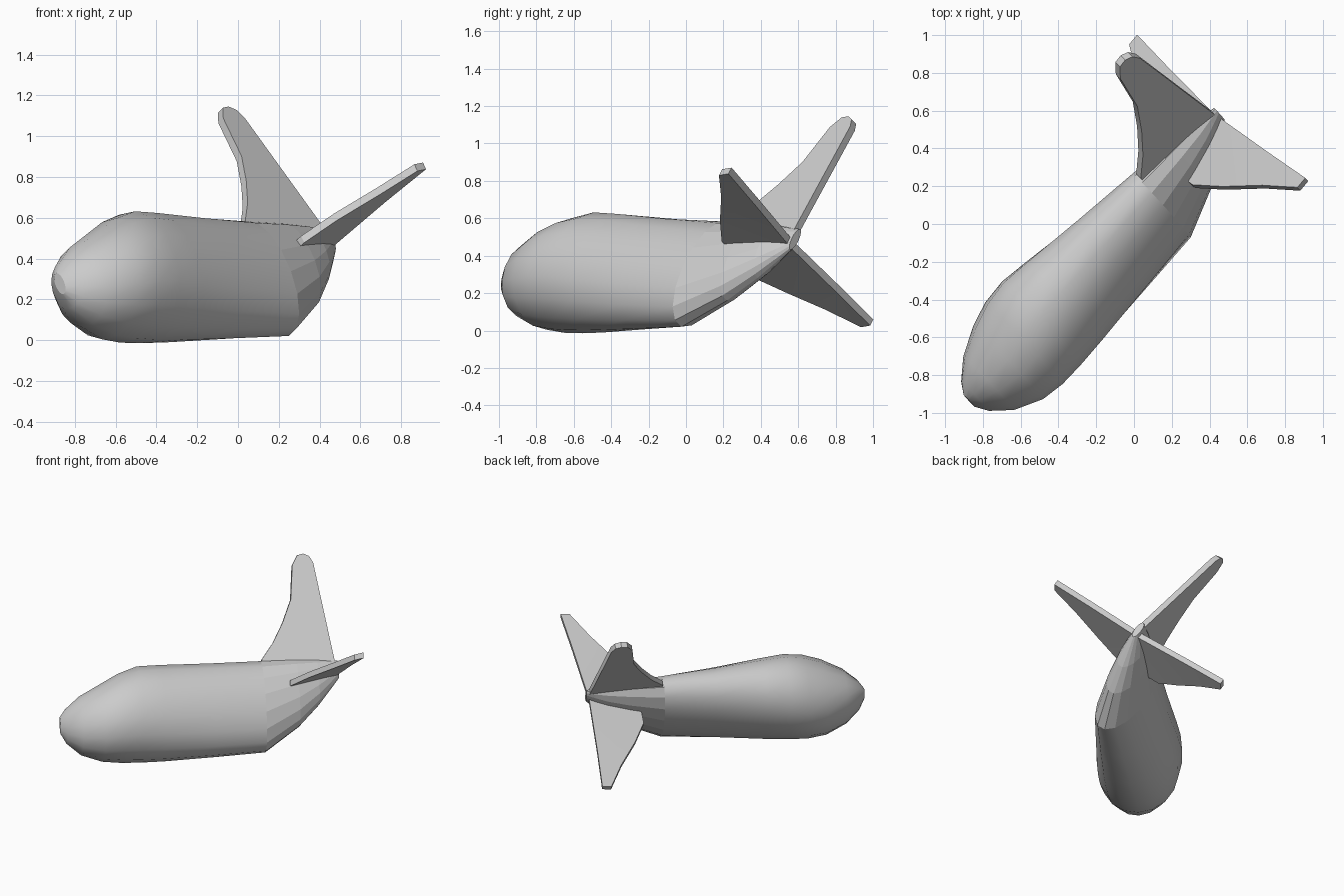
import bpy, bmesh, math
from mathutils import Matrix, Vector

if "Cube" in bpy.data.objects:
    bpy.data.objects.remove(bpy.data.objects["Cube"])

# Tilted body frame: x = right, y = towards the tail, z = up
es, et, ez = Vector((.66, .75, 0)), Vector((.75, -.66, 0)), Vector((0, 0, 1))
aft = (es + et * .09 - ez * .03).normalized()
right = et * .82 + ez * .57
right = (right - aft * right.dot(aft)).normalized()
up = right.cross(aft)
frame = Matrix((right, aft, up)).transposed().to_4x4()
frame.translation = (.03, -.026, .31)


def finish(bm, name, angle):
    bmesh.ops.recalc_face_normals(bm, faces=bm.faces)
    bm.transform(frame)
    me = bpy.data.meshes.new(name)
    for f in bm.faces:
        f.smooth = True
    bm.to_mesh(me)
    bm.free()
    me.set_sharp_from_angle(angle=math.radians(angle))
    ob = bpy.data.objects.new(name, me)
    bpy.context.collection.objects.link(ob)
    return ob


def loft(name, rings, sides=16):
    """Rings are (station, top, bottom, half width)."""
    bm = bmesh.new()
    loops = []
    for w, top, bot, a in rings:
        c, b = (top + bot) / 2, (top - bot) / 2
        loops.append([bm.verts.new((a * math.cos(t) - .01, w, c + b * math.sin(t)))
                      for t in (2 * math.pi * (i + .5) / sides for i in range(sides))])
    for p, q in zip(loops, loops[1:]):
        for i in range(sides):
            j = (i + 1) % sides
            bm.faces.new((p[i], p[j], q[j], q[i]))
    bm.faces.new(loops[0])
    bm.faces.new(loops[-1])
    # Flat facets on the swept tail
    ob = finish(bm, name, 50)
    for i, f in enumerate(ob.data.polygons):
        if i >= sides * 8:
            f.use_smooth = False
    return ob


def plate(name, pts, thick):
    """Thin slab from an outline, thickened both ways along thick."""
    bm = bmesh.new()
    h = Vector(thick) / 2
    p = [bm.verts.new(Vector(v) + h) for v in pts]
    q = [bm.verts.new(Vector(v) - h) for v in pts]
    bm.faces.new(p)
    bm.faces.new(q[::-1])
    for i in range(len(pts)):
        j = (i + 1) % len(pts)
        bm.faces.new((p[i], q[i], q[j], p[j]))
    bm.normal_update()
    bmesh.ops.triangulate(bm, faces=[f for f in bm.faces if len(f.verts) > 4])
    return finish(bm, name, 20)


# Fuselage: blunt nose, sloped windshield, long body, upswept tail
loft("fuselage", [
    (-1.28, -.02, -.14, .03), (-1.24, .035, -.21, .10), (-1.14, .12, -.295, .19),
    (-.99, .20, -.345, .266), (-.86, .27, -.358, .29), (-.72, .32, -.362, .286),
    (-.55, .325, -.36, .263), (-.2, .325, -.345, .21), (.17, .33, -.325, .158),
    (.42, .33, -.15, .115), (.57, .325, .0, .08), (.66, .32, .11, .048),
    (.72, .315, .185, .024)])

# Upright tail fin with a curved leading edge, leaning slightly
fin = [(.70, .29), (.69, .36), (.60, 1.03), (.575, 1.08), (.535, 1.10), (.49, 1.09),
       (.45, 1.02), (.42, .77), (.35, .605), (.27, .46), (.18, .34), (.18, .28)]
plate("upright_fin", [(-.01 - .12 * (u - .3), w, u) for w, u in fin], (.042, 0, 0))

# Pair of stabilizers
stab = [(.34, .06, .14), (.345, .18, .14), (.44, .34, .165), (.58, .53, .192),
        (.69, .71, .212), (.755, .71, .225), (.73, .42, .228), (.70, 0, .225)]
for side, label in ((1, "right"), (-1, "left")):
    plate(label + "_stabilizer",
          [(side * r - .04, w + .07 * side * r, u) for w, r, u in stab], (0, 0, .04))
